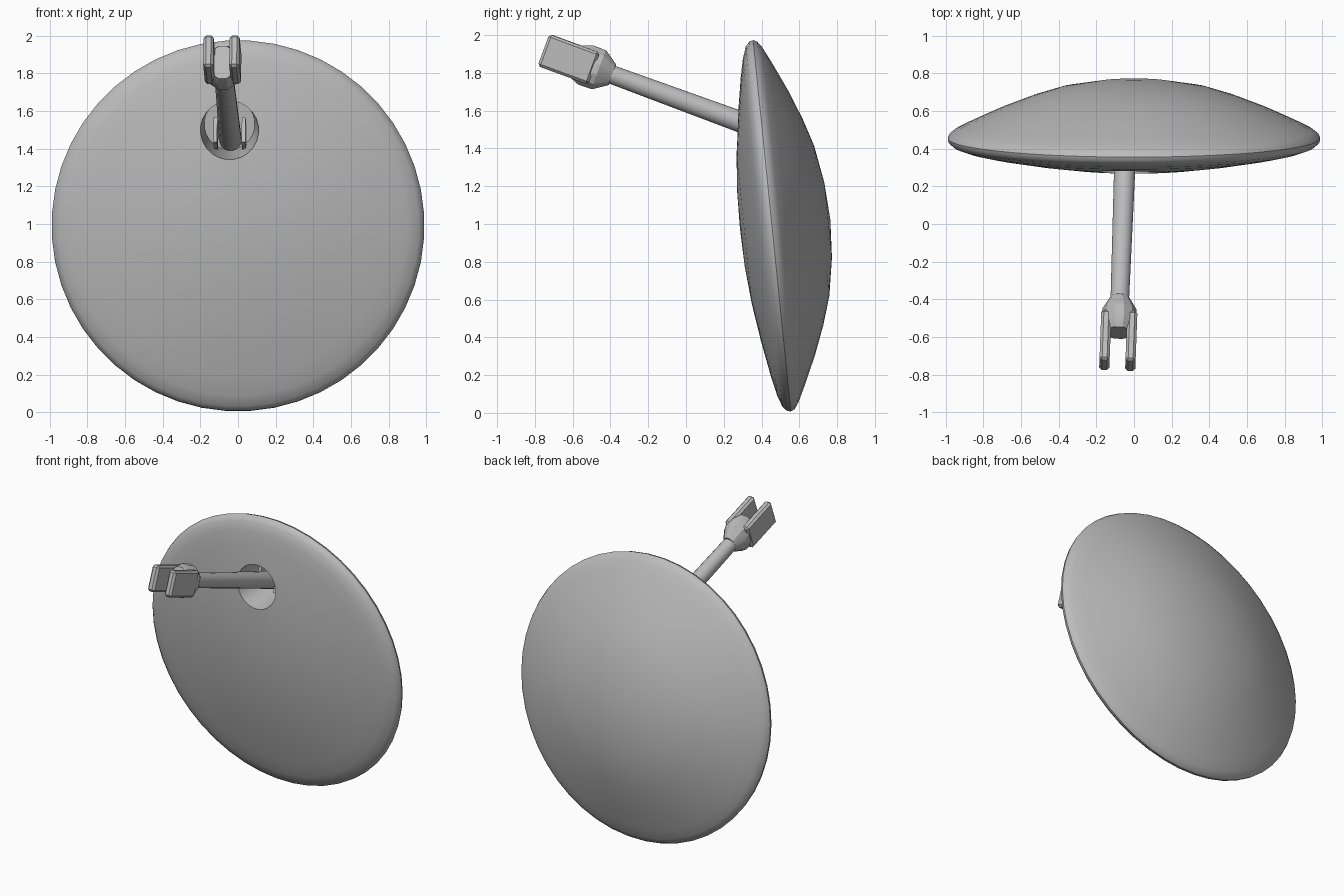
import bpy, bmesh, math
from mathutils import Vector, Matrix

cube = bpy.data.objects.get("Cube")
if cube:
    bpy.data.objects.remove(cube)

grey = bpy.data.materials.new("plain_grey")
grey.use_nodes = True
grey.diffuse_color = (0.5, 0.5, 0.5, 1)
grey.node_tree.nodes["Principled BSDF"].inputs["Base Color"].default_value = (0.5, 0.5, 0.5, 1)


def lathe(name, profile, sides, matrix, squash=1.0):
    """Closed solid turned around local z from (radius, height) points."""
    bm = bmesh.new()
    rings = []
    for r, h in profile:
        if r == 0:
            rings.append([bm.verts.new((0, 0, h))])
        else:
            angles = [2 * math.pi * (i + 0.5) / sides for i in range(sides)]
            rings.append([bm.verts.new((r * squash * math.cos(a), r * math.sin(a), h)) for a in angles])
    for low, high in zip(rings, rings[1:]):
        for i in range(sides):
            j = (i + 1) % sides
            loop = [low[i % len(low)], low[j % len(low)], high[j % len(high)], high[i % len(high)]]
            bm.faces.new(list(dict.fromkeys(loop)))
    return finish(name, bm, matrix)


def box(name, low, high, matrix, bevel=0.0):
    bm = bmesh.new()
    bmesh.ops.create_cube(bm, size=1)
    low, high = Vector(low), Vector(high)
    for v in bm.verts:
        v.co = (low + high) / 2 + Vector(c * s for c, s in zip(v.co, high - low))
    if bevel:
        bmesh.ops.bevel(bm, geom=bm.edges[:], offset=bevel, segments=1, affect='EDGES')
    return finish(name, bm, matrix)


def finish(name, bm, matrix):
    bmesh.ops.recalc_face_normals(bm, faces=bm.faces[:])
    mesh = bpy.data.meshes.new(name)
    bm.to_mesh(mesh)
    bm.free()
    mesh.materials.append(grey)
    ob = bpy.data.objects.new(name, mesh)
    ob.matrix_world = matrix
    bpy.context.collection.objects.link(ob)
    return ob


def activate(ob):
    bpy.ops.object.select_all(action='DESELECT')
    ob.select_set(True)
    bpy.context.view_layer.objects.active = ob


def smooth(ob, degrees=35):
    activate(ob)
    bpy.ops.object.shade_smooth_by_angle(angle=math.radians(degrees))


def frame(origin, axis):
    """Frame with local z on the axis, local x sideways, local y upwards."""
    z = Vector(axis).normalized()
    x = Vector((0, 0, 1)).cross(z).normalized()
    y = z.cross(x)
    return Matrix.Translation(origin) @ Matrix((x, y, z)).transposed().to_4x4()


# Domed disc, leaning forward at the top
tilt = math.radians(5.8)
disc_axis = Vector((0, math.cos(tilt), math.sin(tilt)))
disc_profile = [(0, -.165), (.2, -.16), (.4, -.143), (.6, -.115), (.8, -.08), (.9, -.058),
                (.96, -.037), (.985, -.015), (.99, .005), (.98, .026), (.95, .048), (.88, .083),
                (.8, .12), (.7, .165), (.55, .223), (.4, .27), (.2, .304), (0, .316)]
disc = lathe("domed_disc", disc_profile, 48, frame((0, .45, .99), disc_axis))

# Socket opening in the front of the disc
cutter = lathe("socket_cutter", [(0, -.1), (.162, -.1), (.152, .03), (.135, .29), (0, .29)], 24,
               frame((-.045, .28, 1.5), disc_axis))
cutter.hide_render = True
cutter.hide_set(True)
cut = disc.modifiers.new("socket", 'BOOLEAN')
cut.operation = 'DIFFERENCE'
cut.object = cutter
activate(disc)
bpy.ops.object.modifier_apply(modifier="socket")
bpy.data.objects.remove(cutter)
smooth(disc)

# Tapered rod from the socket to the fork
rod_end = Vector((-.04, .55, 1.445))
fork_base = Vector((-.075, -.39, 1.79))
length = (fork_base - rod_end).length
rod_frame = frame(rod_end, fork_base - rod_end)
rod = lathe("rod", [(0, 0), (.06, 0), (.05, length + .02), (0, length + .02)], 16, rod_frame)
smooth(rod)

# Fork collar and its two prongs
fork_frame = frame(fork_base, fork_base - rod_end)
collar = lathe("fork_collar", [(0, 0), (.06, 0), (.113, .075), (.115, .15), (.095, .2), (0, .2)],
               12, fork_frame, squash=.83)
smooth(collar, 25)
for name, side in (("left_prong", 1), ("right_prong", -1)):
    inner, outer = sorted((side * .042, side * .096))
    box(name, (inner, -.092, .1), (outer, .088, .385), fork_frame, bevel=.014)

# Lugs holding the rod inside the socket
for name, side in (("left_lug", 1), ("right_lug", -1)):
    inner, outer = sorted((side * .065, side * .085))
    box(name, (inner, -.07, .0), (outer, .07, .16), rod_frame)
